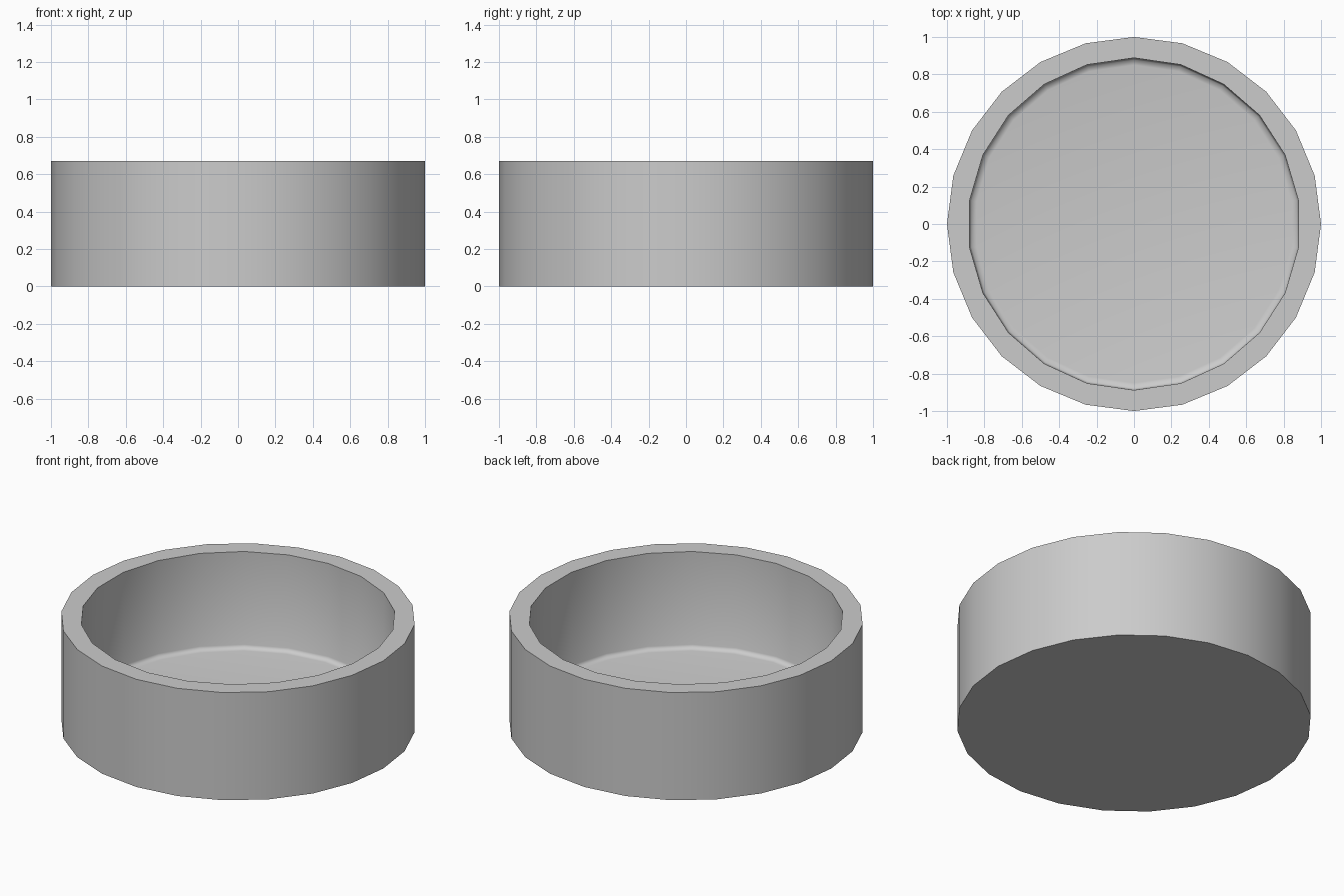
import bpy
import bmesh
from math import cos, sin, pi, radians

cube = bpy.data.objects.get("Cube")
if cube:
    bpy.data.objects.remove(cube, do_unlink=True)

HEIGHT = 0.67
OUTER_SIDES = 24
INNER_SIDES = 22

grey = bpy.data.materials.new("plain_grey")
grey.use_nodes = True
grey.diffuse_color = (0.6, 0.6, 0.6, 1)
grey.node_tree.nodes["Principled BSDF"].inputs["Base Color"].default_value = grey.diffuse_color

bm = bmesh.new()


def ring(radius, z, sides):
    """Polygon ring with one vertex on the +y axis."""
    angles = [pi / 2 + 2 * pi * i / sides for i in range(sides)]
    return [bm.verts.new((radius * cos(a), radius * sin(a), z)) for a in angles]


def skin(lower, upper):
    """Quads between two rings with equal counts."""
    n = len(lower)
    for i in range(n):
        j = (i + 1) % n
        bm.faces.new((lower[i], lower[j], upper[j], upper[i]))


def ring_edges(verts):
    return [bm.edges.get((v, verts[i - 1])) for i, v in enumerate(verts)]


# Outer wall and underside
base = ring(1, 0, OUTER_SIDES)
outer_rim = ring(1, HEIGHT, OUTER_SIDES)
skin(base, outer_rim)
bm.faces.new(base)

# Inner wall, rounded foot and floor: radius, height
inner_profile = [(0.888, HEIGHT), (0.886, 0.092), (0.878, 0.075), (0.85, 0.07)]
inner = [ring(r, z, INNER_SIDES) for r, z in inner_profile]
for upper, lower in zip(inner, inner[1:]):
    skin(lower, upper)
bm.faces.new(inner[-1])

# Flat rim joining the two walls
bmesh.ops.triangle_fill(bm, use_beauty=True, normal=(0, 0, 1),
                        edges=ring_edges(outer_rim) + ring_edges(inner[0]))
bmesh.ops.recalc_face_normals(bm, faces=bm.faces[:])

mesh = bpy.data.meshes.new("round_dish")
bm.to_mesh(mesh)
bm.free()
mesh.materials.append(grey)
dish = bpy.data.objects.new("round_dish", mesh)
bpy.context.collection.objects.link(dish)

# Smooth walls with crisp rims
bpy.ops.object.select_all(action="DESELECT")
dish.select_set(True)
bpy.context.view_layer.objects.active = dish
bpy.ops.object.shade_smooth_by_angle(angle=radians(60))
